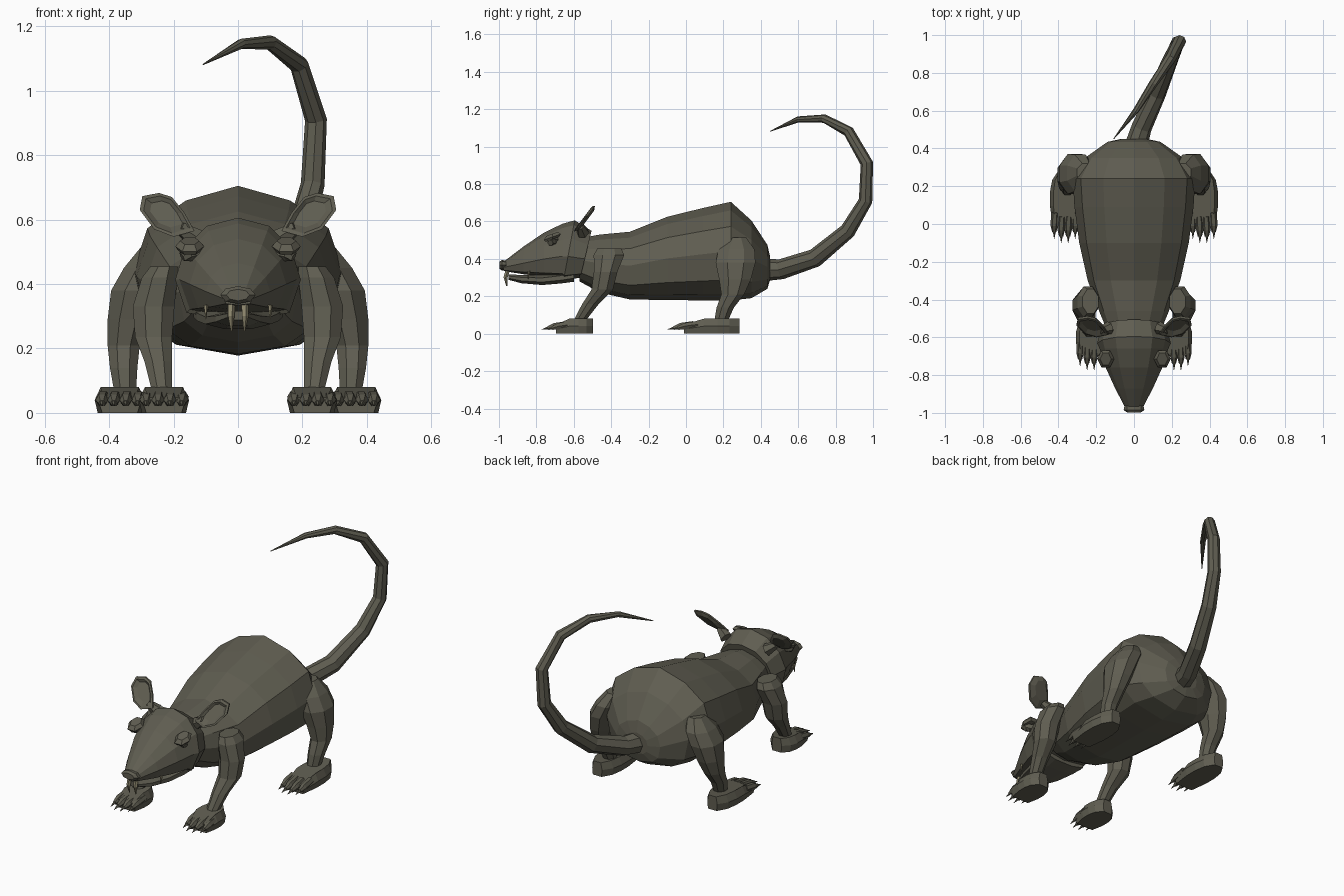
import bpy, bmesh, math
from mathutils import Vector


def material(name, rgb):
    m = bpy.data.materials.new(name)
    m.diffuse_color = (*rgb, 1)
    return m


FUR = material("dark olive grey", (0.115, 0.11, 0.082))
IVORY = material("dull ivory", (0.26, 0.235, 0.15))


def loft(name, rings, mat=FUR):
    """Skin a list of equal-length point rings and cap both ends."""
    bm = bmesh.new()
    rows = [[bm.verts.new(p) for p in ring] for ring in rings]
    n = len(rows[0])
    for a, b in zip(rows, rows[1:]):
        for i in range(n):
            j = (i + 1) % n
            bm.faces.new((a[i], a[j], b[j], b[i]))
    bm.faces.new(rows[0])
    bm.faces.new(rows[-1])
    bmesh.ops.recalc_face_normals(bm, faces=bm.faces)
    me = bpy.data.meshes.new(name)
    bm.to_mesh(me)
    bm.free()
    me.materials.append(mat)
    ob = bpy.data.objects.new(name, me)
    bpy.context.collection.objects.link(ob)
    return ob


def oval(c, u, v, n, start=0.0):
    c, u, v = Vector(c), Vector(u), Vector(v)
    out = []
    for i in range(n):
        a = start + math.tau * i / n
        out.append(c + u * math.cos(a) + v * math.sin(a))
    return out


def tube(name, pts, radii, n, mat=FUR):
    """Round tapering tube along a path."""
    pts = [Vector(p) for p in pts]
    rings = []
    for i, (p, r) in enumerate(zip(pts, radii)):
        t = (pts[min(i + 1, len(pts) - 1)] - pts[max(i - 1, 0)]).normalized()
        u = Vector((1, 0, 0))
        if abs(t.x) > 0.9:
            u = Vector((0, 0, 1))
        u = (u - t * u.dot(t)).normalized()
        rings.append(oval(p, u * r, t.cross(u) * r, n))
    return loft(name, rings, mat)


# Body with a slight spine ridge and full belly: y, bottom, top, half width
def body_ring(y, b, t, w):
    ring = oval((0, y, (b + t) / 2), (w, 0, 0), (0, 0, (t - b) / 2), 12)
    for i in (2, 4):
        ring[i].z -= 0.02 * (t - b)
    for i in (7, 11):
        ring[i].x *= 1.04
        ring[i].z -= 0.04 * (t - b)
    for i in (8, 10):
        ring[i].x *= 1.2
    return ring


body = [(-0.57, 0.28, 0.51, 0.14), (-0.46, 0.22, 0.53, 0.185),
        (-0.30, 0.183, 0.545, 0.245), (-0.10, 0.18, 0.625, 0.29),
        (0.09, 0.178, 0.672, 0.315), (0.24, 0.178, 0.705, 0.325),
        (0.35, 0.19, 0.605, 0.26), (0.435, 0.24, 0.475, 0.14),
        (0.45, 0.29, 0.41, 0.07)]
loft("body", [body_ring(*row) for row in body])

# Head: arched section, broad low cheeks and flat palate
arch = [(0, 1), (0.5, 0.92), (0.85, 0.7), (1, 0.4), (0.82, 0.08), (0, 0)]
arch += [(-x, z) for x, z in arch[-2:0:-1]]
head = [(-0.975, 0.335, 0.385, 0.045), (-0.87, 0.318, 0.465, 0.10),
        (-0.76, 0.306, 0.54, 0.15), (-0.66, 0.298, 0.588, 0.182),
        (-0.595, 0.285, 0.606, 0.195), (-0.505, 0.30, 0.55, 0.17)]
# the back of the skull leans forward toward the throat
loft("head", [[(x * w, y - (0.06 * (1 - z) if y > -0.6 else 0), b + (t - b) * z)
               for x, z in arch] for y, b, t, w in head])

# Lower jaw: y, bottom, top, half width
jaw = [(-0.95, 0.287, 0.318, 0.035), (-0.88, 0.268, 0.316, 0.075),
       (-0.77, 0.258, 0.316, 0.11), (-0.67, 0.266, 0.33, 0.138),
       (-0.60, 0.275, 0.345, 0.15)]
loft("lower_jaw", [oval((0, y, (b + t) / 2), (w, 0, 0), (0, 0, (t - b) / 2), 8, math.pi / 8)
                   for y, b, t, w in jaw])

# Nose pad
loft("nose", [oval((0, y, 0.366), (w, 0, 0), (0, 0, w * 0.5), 8)
              for y, w in ((-0.998, 0.036), (-0.985, 0.055), (-0.96, 0.05))])

# Tail
tail = [(0.01, 0.41, 0.34), (0.04, 0.51, 0.345), (0.12, 0.69, 0.405),
        (0.19, 0.865, 0.55), (0.232, 0.96, 0.71), (0.242, 0.967, 0.91),
        (0.19, 0.87, 1.08), (0.10, 0.74, 1.150), (0.01, 0.60, 1.146),
        (-0.108, 0.45, 1.082)]
tube("tail", tail, [0.06, 0.054, 0.05, 0.043, 0.037, 0.034, 0.03, 0.023, 0.016, 0.002], 8)

# Limb sections: z, x, y, half width, half depth
front_leg = [(0.455, 0.23, -0.41, 0.045, 0.07), (0.42, 0.243, -0.412, 0.06, 0.088),
             (0.33, 0.262, -0.43, 0.07, 0.068), (0.235, 0.262, -0.448, 0.062, 0.062),
             (0.16, 0.248, -0.51, 0.046, 0.048), (0.06, 0.235, -0.575, 0.033, 0.034)]
hind_leg = [(0.515, 0.255, 0.275, 0.05, 0.05), (0.45, 0.285, 0.27, 0.075, 0.105),
            (0.38, 0.32, 0.265, 0.08, 0.115), (0.29, 0.342, 0.262, 0.068, 0.092),
            (0.21, 0.355, 0.25, 0.054, 0.066), (0.14, 0.355, 0.21, 0.046, 0.05),
            (0.06, 0.35, 0.185, 0.036, 0.038)]
foot_plan = [(-0.4, 1), (0.4, 1), (0.85, 0.68), (1, 0.3), (1, -0.15), (0.8, -0.8),
             (-0.8, -0.8), (-1, -0.15), (-1, 0.3), (-0.85, 0.68)]
ear_plan = [(0.135, 0.565), (0.165, 0.62), (0.205, 0.67), (0.245, 0.683),
            (0.297, 0.673), (0.305, 0.63), (0.26, 0.57), (0.20, 0.547)]


def foot(name, s, cx, cy, length):
    """Faceted paw block with four clawed toes pointing forward."""
    rings = []
    for z, k in ((0, 0.88), (0.04, 1.0), (0.08, 0.76)):
        rings.append([(s * (cx + x * 0.078 * k), cy + y * length,
                       z * (0.6 if y < -0.7 else 1)) for x, y in foot_plan])
    loft(name, rings)
    for i in range(4):
        x = s * (cx + (i - 1.5) * 0.037)
        back = 0.022 if i in (0, 3) else 0
        tip = cy - length - 0.055 + back
        tube(name + "_toe", [(x * 0.99, tip + 0.14, 0.05), (x, tip + 0.07, 0.04),
                             (x, tip + 0.035, 0.03)], [0.02, 0.02, 0.011], 6)
        tube(name + "_claw", [(x, tip + 0.045, 0.033), (x, tip, 0.022)], [0.01, 0.001], 5)


for s, side in ((1, "right"), (-1, "left")):
    # Limbs and paws
    for name, legs in (("front_leg_", front_leg), ("hind_leg_", hind_leg)):
        loft(name + side, [oval((s * x, y, z), (w, 0, 0), (0, d, 0), 8, math.pi / 8)
                           for z, x, y, w, d in legs])
    foot("front_foot_" + side, s, 0.230, -0.608, 0.11)
    foot("hind_foot_" + side, s, 0.367, 0.12, 0.165)

    # Cupped ear: back shell, rim, shallow hollow
    def ear_ring(k, dy):
        return [(s * (0.225 + (x - 0.225) * k),
                 -0.598 + 0.75 * (0.62 + (z - 0.62) * k - 0.55) + dy,
                 0.62 + (z - 0.62) * k) for x, z in ear_plan]
    loft("ear_" + side, [ear_ring(0.6, 0.026), ear_ring(0.98, 0.012),
                         ear_ring(1, 0), ear_ring(0.85, -0.003), ear_ring(0.6, 0.012)])
    tube("ear_root_" + side, [(s * 0.13, -0.55, 0.54), (s * 0.18, -0.565, 0.575)],
         [0.035, 0.02], 6)

    # Eye under a heavy, forward-sloping lid
    tube("eye_" + side, [(s * 0.12, -0.70, 0.498), (s * 0.155, -0.72, 0.495),
                         (s * 0.174, -0.725, 0.485)], [0.026, 0.025, 0.016], 6)
    loft("eyelid_" + side, [oval((s * 0.15, -0.715, z), (w, 0, 0), (0, d, d * 0.35), 6)
                            for z, w, d in ((0.504, 0.036, 0.042), (0.517, 0.045, 0.052),
                                            (0.534, 0.03, 0.036))])

    # Incisors and side teeth
    tube("upper_incisor_" + side, [(s * 0.02, -0.95, 0.35), (s * 0.022, -0.965, 0.30),
                                   (s * 0.02, -0.958, 0.255)], [0.013, 0.011, 0.003], 5, IVORY)
    tube("side_tooth_" + side, [(s * 0.1, -0.84, 0.335), (s * 0.1, -0.845, 0.29)],
         [0.008, 0.001], 5, IVORY)
